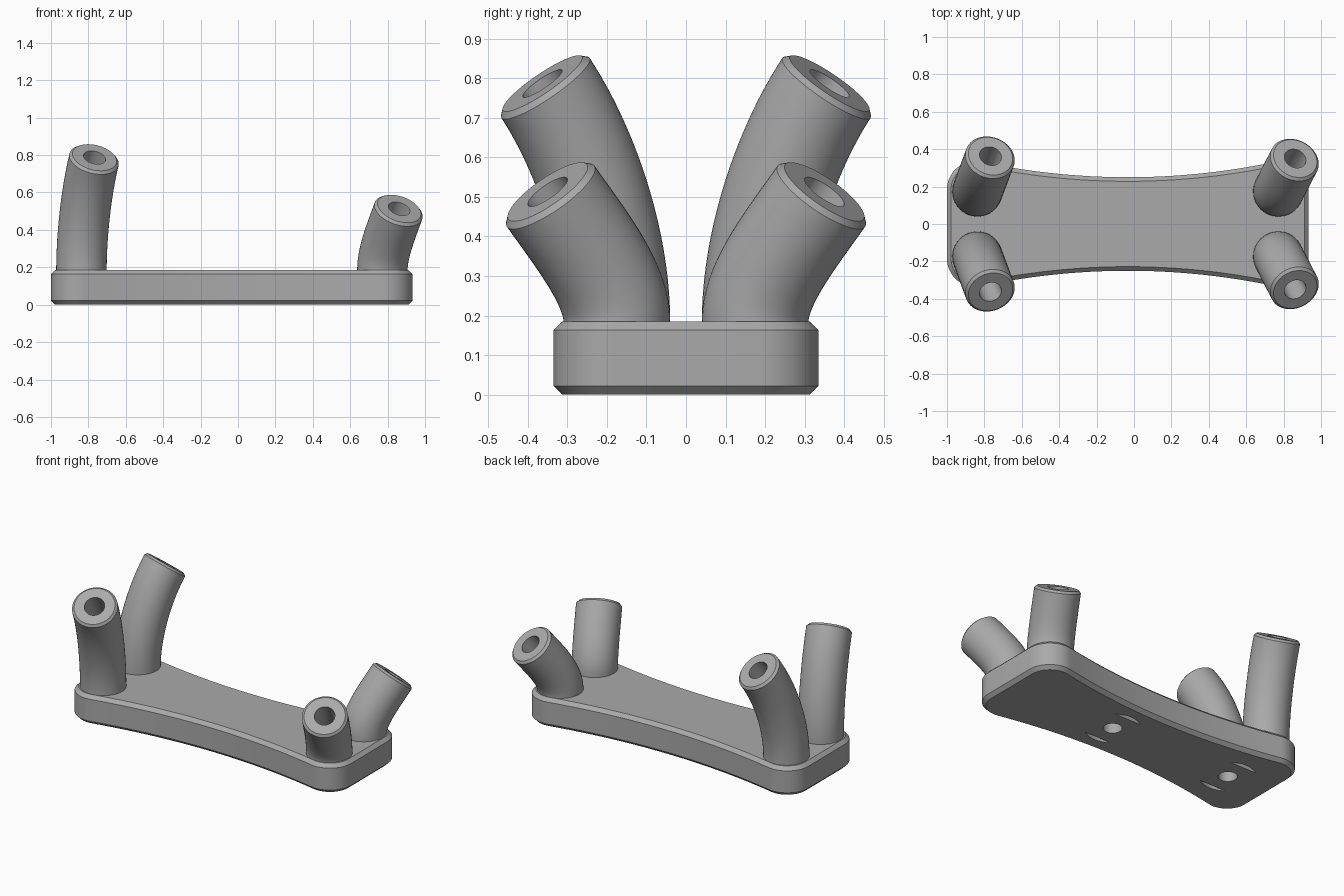
import bpy, bmesh, math
from mathutils import Vector, Matrix

if "Cube" in bpy.data.objects:
    bpy.data.objects.remove(bpy.data.objects["Cube"])

grey = bpy.data.materials.new("plain grey")
grey.use_nodes = True
grey.diffuse_color = (0.4, 0.4, 0.4, 1)
grey.node_tree.nodes["Principled BSDF"].inputs["Base Color"].default_value = grey.diffuse_color

TOP = 0.185      # height of the plate
MID = -0.033     # centre of the plate along x


def make_object(name, bm):
    bmesh.ops.recalc_face_normals(bm, faces=bm.faces)
    mesh = bpy.data.meshes.new(name)
    bm.to_mesh(mesh)
    bm.free()
    mesh.materials.append(grey)
    obj = bpy.data.objects.new(name, mesh)
    bpy.context.collection.objects.link(obj)
    return obj


def smooth(obj):
    bpy.ops.object.select_all(action='DESELECT')
    obj.select_set(True)
    bpy.context.view_layer.objects.active = obj
    bpy.ops.object.shade_smooth_by_angle(angle=math.radians(30))


def prism(name, outline, z0, z1, chamfer=0):
    bm = bmesh.new()
    face = bm.faces.new([bm.verts.new((x, y, z0)) for x, y in outline])
    out = bmesh.ops.extrude_face_region(bm, geom=[face])
    bmesh.ops.translate(bm, vec=(0, 0, z1 - z0),
                        verts=[v for v in out["geom"] if isinstance(v, bmesh.types.BMVert)])
    if chamfer:
        rims = [e for e in bm.edges if abs(e.verts[0].co.z - e.verts[1].co.z) < 1e-5]
        bmesh.ops.bevel(bm, geom=rims, offset=chamfer, segments=1, affect='EDGES')
    return make_object(name, bm)


def arc(cx, cy, r, a0, a1, n):
    steps = [math.radians(a0 + (a1 - a0) * i / n) for i in range(n + 1)]
    return [(cx + r * math.cos(a), cy + r * math.sin(a)) for a in steps]


# Plate: rounded corners and gently waisted long sides
corner = arc(0.817, 0.185, 0.15, 0, 102, 14)
end_x, end_y = corner[-1]
waist = [(end_x * k / 12, 0.25 + (end_y - 0.25) * (k / 12) ** 2) for k in range(11, 0, -1)]
quarter = corner + waist
half = quarter + [(0, 0.25)] + [(-x, y) for x, y in reversed(quarter)]
outline = half + [(-x, -y) for x, y in half]
plate = prism("base_plate", [(x + MID, y) for x, y in outline], 0, TOP, 0.022)

# Screw holes and curved slots sunk into the underside
spread = math.degrees(math.asin(0.135 / 0.165))
for cx in (0.16, -0.70):
    cutters = [prism("screw_hole_cutter", arc(cx, 0, 0.055, 0, 345, 23), -0.05, 0.13)]
    for a in (0, 180):
        cutters.append(prism("slot_cutter", arc(cx, 0, 0.165, a + spread, a + 180 - spread, 12), -0.05, 0.08))
    for cutter in cutters:
        cutter.hide_render = True
        mod = plate.modifiers.new("recess", 'BOOLEAN')
        mod.operation, mod.solver, mod.object = 'DIFFERENCE', 'EXACT', cutter
        bpy.ops.object.select_all(action='DESELECT')
        bpy.context.view_layer.objects.active = plate
        bpy.ops.object.modifier_apply(modifier=mod.name)
        bpy.data.objects.remove(cutter)
smooth(plate)


def post(name, base, tip, handle_low, handle_high, tilt, side):
    """Bent tube with a chamfered tip and a blind bore."""
    p0, p3 = Vector(base), Vector(tip)
    lean = Vector((p3.x - p0.x, p3.y - p0.y, 0)).normalized()
    end = lean * math.sin(tilt) + Vector((0, 0, math.cos(tilt)))
    p1 = p0 + Vector((0, 0, handle_low))
    p2 = p3 - end * handle_high
    axis = Vector((0, 0, 1)).cross(lean)

    def station(t):
        s = 1 - t
        pos = p0 * s**3 + p1 * 3 * s * s * t + p2 * 3 * s * t * t + p3 * t**3
        tan = (p1 - p0) * s * s + (p2 - p1) * 2 * s * t + (p3 - p2) * t * t
        return pos, tan.normalized()

    up = Vector((0, 0, 1))
    rings = [(p0 - up * 0.03, up, 0.135)]
    rings += [(*station(i / 20), 0.135) for i in range(20)]
    # Chamfered rim, then down into the bore
    rings += [(p3 - end * 0.014, end, 0.135), (p3, end, 0.121), (p3, end, 0.06), (p3 - end * 0.25, end, 0.06)]
    bm = bmesh.new()
    n, loops = 48, []
    for pos, tan, r in rings:
        out = axis.cross(tan)
        loops.append([bm.verts.new(pos + r * (axis * math.cos(a) + out * math.sin(a)))
                      for a in (math.tau * i / n for i in range(n))])
    for low, high in zip(loops, loops[1:]):
        for i in range(n):
            j = (i + 1) % n
            bm.faces.new((low[i], low[j], high[j], high[i]))
    bm.faces.new(loops[0])
    bm.faces.new(loops[-1])
    bmesh.ops.transform(bm, matrix=Matrix.Diagonal((1, side, 1, 1)), verts=bm.verts)
    smooth(make_object(name, bm))


# Tall posts at one end, short posts at the other, mirrored front to back
for side, label in ((-1, "front"), (1, "back")):
    post("tall_post_" + label, (-0.837, 0.175, TOP), (-0.767, 0.363, 0.787), 0.2, 0.2, math.radians(36), side)
    post("short_post_" + label, (0.772, 0.175, TOP), (0.862, 0.35, 0.513), 0.1, 0.14, math.radians(38), side)
